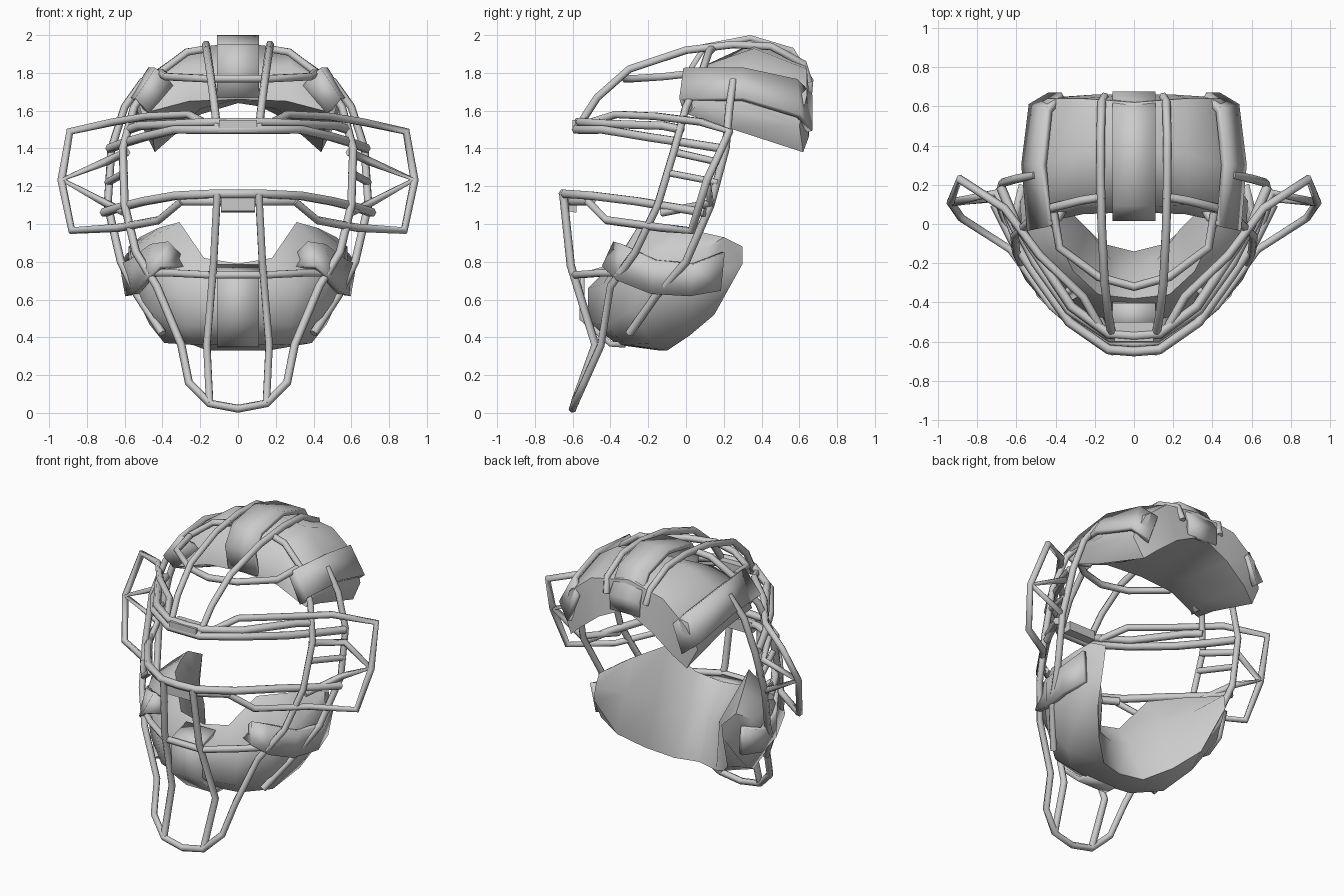
import bpy, bmesh, math


def mirrored(path):
    """Full left-to-right list of paths from a right-hand half."""
    flip = [(-x, y, z) for x, y, z in path]
    if abs(path[0][0]) < 1e-6:
        return [flip[:0:-1] + path]
    return [path, flip]


def bars(name, paths, r=0.022):
    """Six-sided wire bars following mirrored polylines."""
    cu = bpy.data.curves.new(name, 'CURVE')
    cu.dimensions = '3D'
    cu.bevel_depth = r
    cu.bevel_resolution = 1
    cu.use_fill_caps = True
    for half in paths:
        for p in mirrored(half):
            s = cu.splines.new('POLY')
            s.points.add(len(p) - 1)
            for pt, co in zip(s.points, p):
                pt.co = (*co, 1)
            s.use_smooth = True
    ob = bpy.data.objects.new(name, cu)
    bpy.context.collection.objects.link(ob)
    return ob


def loft(name, sections, closed=True, thick=0):
    """Skin a row of matching sections; ribbons get a thickness."""
    bm = bmesh.new()
    rows = [[bm.verts.new(c) for c in s] for s in sections]
    n = len(rows[0])
    for a, b in zip(rows, rows[1:]):
        for i in range(n if closed else n - 1):
            j = (i + 1) % n
            bm.faces.new((a[i], a[j], b[j], b[i]))
    if closed:
        bm.faces.new(rows[0])
        bm.faces.new(rows[-1])
    bmesh.ops.recalc_face_normals(bm, faces=bm.faces)
    me = bpy.data.meshes.new(name)
    bm.to_mesh(me)
    bm.free()
    for f in me.polygons:
        f.use_smooth = True
    me.set_sharp_from_angle(angle=math.radians(60))
    ob = bpy.data.objects.new(name, me)
    bpy.context.collection.objects.link(ob)
    if thick:
        m = ob.modifiers.new('thickness', 'SOLIDIFY')
        m.thickness = thick
        m.offset = 0
    return ob


def pad(name, half):
    flip = [[(-x, y, z) for x, y, z in s] for s in half[:0:-1]]
    return loft(name, flip + half)


def centre_strap(name, profile, w=0.11):
    return loft(name, [[(-w, y, z), (w, y, z)] for y, z in profile], False, 0.03)


def side_straps(name, upper, lower):
    for tag, s in (("right", 1), ("left", -1)):
        loft(f"{name}_{tag}", [[(s * a[0], a[1], a[2]), (s * b[0], b[1], b[2])]
                               for a, b in zip(upper, lower)], False, 0.035)


# Main frame: front loop down to the chin, and the rear side loop
bars("front_frame", [
    [(0, -.6, .022), (.15, -.59, .05), (.26, -.54, .16), (.3, -.45, .36), (.43, -.4, .67),
     (.54, -.27, .85), (.6, -.15, 1.1), (.61, -.06, 1.4), (.55, .0, 1.62), (.43, .08, 1.79),
     (.27, .12, 1.91), (.15, .14, 1.93)],
])
bars("rear_frame", [
    [(.5, .25, 1.76), (.6, .23, 1.62), (.67, .21, 1.4),
     (.69, .13, 1.1), (.62, 0, .8), (.53, -.16, .62), (.4, -.3, .42)],
])

# Horizontal bars around the eye opening
bars("brow_bar", [
    [(0, -.58, 1.5), (.12, -.58, 1.5), (.33, -.44, 1.5), (.5, -.2, 1.46), (.6, .0, 1.43), (.68, .19, 1.4)],
    [(0, -.57, 1.54), (.13, -.56, 1.54), (.32, -.42, 1.53), (.52, -.12, 1.52), (.58, -.02, 1.5)],
], 0.025)
bars("lower_eye_bar", [
    [(0, -.65, 1.16), (.13, -.64, 1.16), (.33, -.5, 1.15), (.5, -.26, 1.12), (.62, -.08, 1.09), (.71, .1, 1.06)],
    [(0, -.61, 1.12), (.13, -.6, 1.12), (.3, -.5, 1.12)],
], 0.025)

# Ear guards standing off each side
bars("ear_guard", [
    [(.17, -.53, 1.53), (.26, -.37, 1.58), (.48, -.16, 1.57), (.66, .08, 1.54), (.89, .23, 1.49),
     (.935, .11, 1.23), (.88, .03, .965), (.63, -.13, .98), (.42, -.42, 1.02), (.3, -.52, 1.12)],
    [(.59, -.06, 1.38), (.7, .16, 1.33), (.93, .11, 1.235), (.7, .13, 1.11), (.6, -.13, 1.06)],
])
bars("side_rungs", [
    [(.6, -.09, 1.27), (.69, .17, 1.22)],
], 0.02)

# Upright bars in front of the forehead and the mouth
bars("forehead_bar", [
    [(.11, -.58, 1.5), (.13, -.47, 1.67), (.15, -.3, 1.82), (.165, 0, 1.92), (.17, .25, 1.95),
     (.17, .45, 1.94), (.165, .62, 1.85), (.15, .65, 1.75)],
    [(0, -.32, 1.77), (.18, -.27, 1.77), (.38, -.12, 1.78), (.41, .06, 1.8)],
])
bars("mouth_bar", [
    [(.11, -.65, 1.16), (.13, -.61, .78), (.165, -.48, .36), (.15, -.59, .05)],
    [(0, -.59, .73), (.14, -.59, .73), (.34, -.46, .74), (.47, -.34, .74)],
])

# Clips at the centre of the brow and eye bars
loft("brow_clip", [[(x, -.6, 1.49), (x, -.5, 1.49), (x, -.5, 1.55), (x, -.6, 1.55)] for x in (-.1, .1)])
loft("eye_bar_clip", [[(x, -.64, 1.07), (x, -.58, 1.06), (x, -.58, 1.14), (x, -.64, 1.14)] for x in (-.09, .09)])

# Forehead pad
pad("forehead_pad", [
    [(0, .06, 1.66), (0, .08, 1.8), (0, .36, 1.96), (0, .62, 1.87), (0, .66, 1.68), (0, .35, 1.64)],
    [(.26, .05, 1.65), (.28, .1, 1.84), (.27, .36, 1.93), (.27, .64, 1.82), (.2, .66, 1.58), (.2, .3, 1.61)],
    [(.45, .01, 1.6), (.46, .05, 1.75), (.47, .3, 1.79), (.44, .64, 1.68), (.35, .65, 1.46), (.36, .3, 1.52)],
    [(.51, .01, 1.58), (.53, .08, 1.65), (.54, .35, 1.62), (.51, .6, 1.52), (.44, .62, 1.38), (.46, .22, 1.51)],
])
centre_strap("top_strap", [(.28, 1.66), (.06, 1.68), (.03, 1.83), (.1, 1.94), (.34, 1.985),
                           (.56, 1.92), (.66, 1.76), (.65, 1.66)])
side_straps("forehead_strap",
            [(.34, .1, 1.72), (.38, .03, 1.77), (.43, 0, 1.82), (.46, .3, 1.82), (.43, .58, 1.76), (.36, .655, 1.68)],
            [(.44, .1, 1.56), (.49, .0, 1.6), (.54, -.02, 1.66), (.56, .3, 1.66), (.525, .6, 1.57), (.43, .655, 1.49)])

# Chin and cheek pad
pad("chin_pad", [
    [(0, -.36, .36), (0, -.52, .48), (0, -.52, .66), (0, -.38, .79), (0, -.22, .6), (0, -.14, .33)],
    [(.24, -.32, .36), (.28, -.43, .46), (.31, -.44, .68), (.18, -.36, .82), (.12, -.18, .6), (.16, -.1, .33)],
    [(.39, -.18, .37), (.46, -.29, .54), (.49, -.3, .82), (.31, -.24, 1.01), (.24, -.02, .72), (.3, .02, .41)],
    [(.47, 0, .47), (.55, -.12, .64), (.57, -.12, .87), (.42, -.02, .98), (.38, .12, .8), (.42, .15, .52)],
    [(.52, .18, .62), (.58, .1, .72), (.58, .12, .88), (.52, .2, .93), (.48, .3, .88), (.49, .3, .79)],
])
centre_strap("chin_strap", [(-.4, .77), (-.55, .73), (-.55, .5), (-.4, .365), (-.32, .36)])
side_straps("cheek_strap",
            [(.3, -.3, .82), (.37, -.37, .9), (.45, -.33, .89), (.56, -.16, .81), (.61, .04, .79), (.57, .2, .85)],
            [(.3, -.36, .77), (.41, -.43, .77), (.48, -.36, .7), (.54, -.18, .63), (.58, .02, .62), (.54, .18, .65)])
